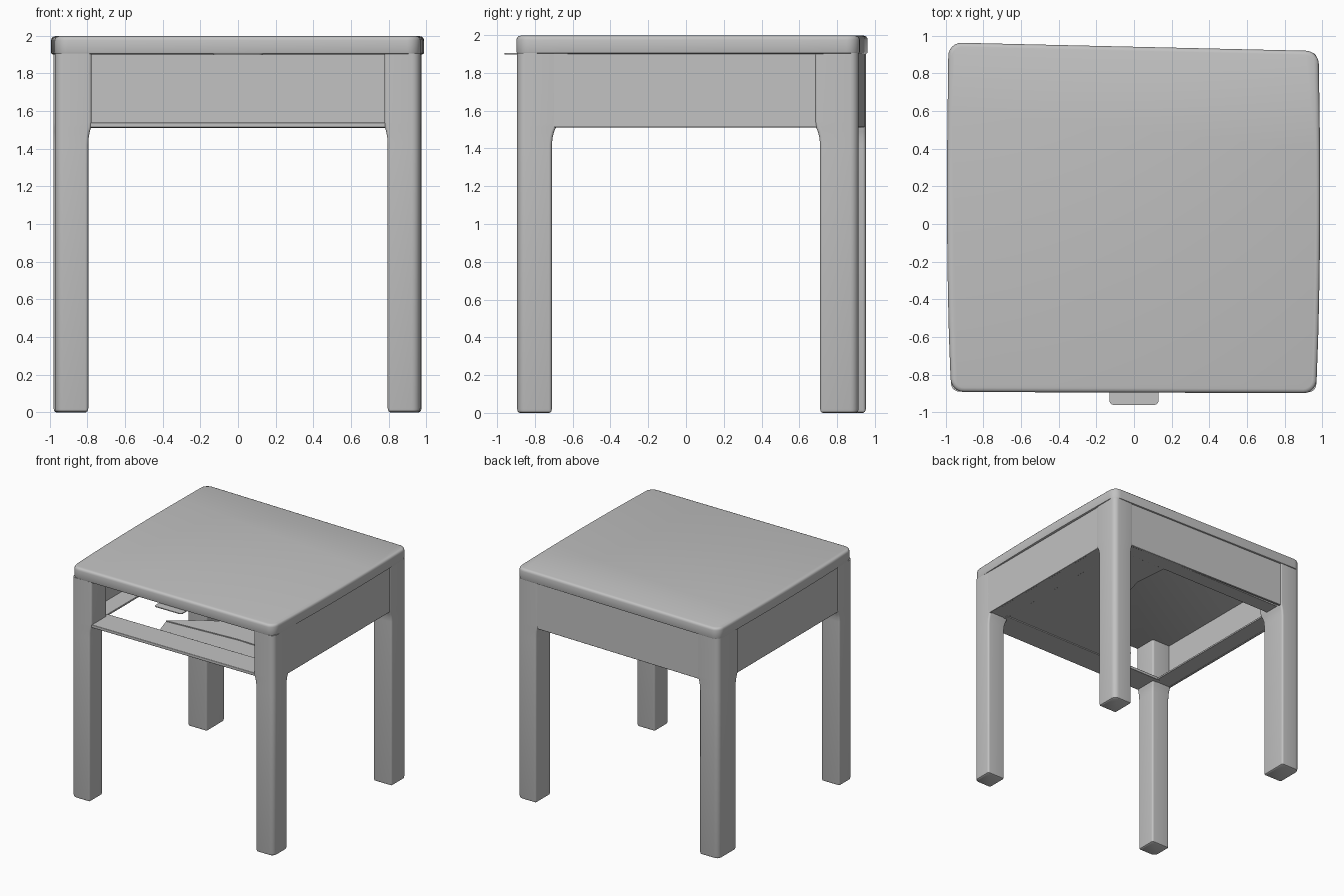
import bpy, bmesh, math

cube = bpy.data.objects.get("Cube")
if cube:
    bpy.data.objects.remove(cube, do_unlink=True)

grey = bpy.data.materials.new("warm_grey")
grey.use_nodes = True
colour = (0.54, 0.54, 0.54, 1)
grey.diffuse_color = colour
grey.node_tree.nodes["Principled BSDF"].inputs["Base Color"].default_value = colour


def finish(bm, name, bevel=0.0):
    """Turn a bmesh into a smooth-shaded object with optional soft edges."""
    mesh = bpy.data.meshes.new(name)
    bm.to_mesh(mesh)
    bm.free()
    obj = bpy.data.objects.new(name, mesh)
    bpy.context.collection.objects.link(obj)
    mesh.materials.append(grey)
    if bevel:
        mod = obj.modifiers.new("soft_edges", "BEVEL")
        mod.width, mod.segments = bevel, 2
        mod.limit_method, mod.angle_limit = "ANGLE", math.radians(50)
    bpy.ops.object.select_all(action="DESELECT")
    obj.select_set(True)
    bpy.context.view_layer.objects.active = obj
    bpy.ops.object.shade_smooth_by_angle(angle=math.radians(40))


def box(name, x0, x1, y0, y1, z0, z1, bevel=0.004):
    bm = bmesh.new()
    bmesh.ops.create_cube(bm, size=1)
    for v in bm.verts:
        v.co.x = x0 if v.co.x < 0 else x1
        v.co.y = y0 if v.co.y < 0 else y1
        v.co.z = z0 if v.co.z < 0 else z1
    finish(bm, name, bevel)


SIGNS = ((-1, -1), (1, -1), (1, 1), (-1, 1))


def rounded(points, radii, steps=6):
    """Round each corner of a counter-clockwise, nearly rectangular outline."""
    out = []
    for i, ((x, y), (sx, sy), r) in enumerate(zip(points, SIGNS, radii)):
        for k in range(steps + 1):
            a = math.pi + (i + k / steps) * math.pi / 2
            out.append((x - sx * r + r * math.cos(a), y - sy * r + r * math.sin(a)))
    return out


def loft(name, rings):
    """Skin a stack of (outline, height) rings and cap both ends."""
    bm = bmesh.new()
    loops = [[bm.verts.new((x, y, z)) for x, y in pts] for pts, z in rings]
    for low, high in zip(loops, loops[1:]):
        for i in range(len(low)):
            j = (i + 1) % len(low)
            bm.faces.new((low[i], low[j], high[j], high[i]))
    bm.faces.new(loops[0][::-1])
    bm.faces.new(loops[-1])
    finish(bm, name)


def slab(name, points, z0, z1, bevel=0.0):
    bm = bmesh.new()
    base = bm.faces.new([bm.verts.new((x, y, z0)) for x, y in points])
    top = bmesh.ops.extrude_face_region(bm, geom=[base])["geom"]
    for v in top:
        if isinstance(v, bmesh.types.BMVert):
            v.co.z = z1
    bmesh.ops.recalc_face_normals(bm, faces=bm.faces)
    finish(bm, name, bevel)


# Table top: slightly bowed outline with rounded corners and a soft rim
corners = [(-0.973, -0.892), (0.969, -0.898), (0.981, 0.92), (-0.986, 0.962)]
STATIONS = (-0.6, -0.4, -0.2, 0.0, 0.2, 0.4, 0.6)


def top_outline(inset):
    pts = rounded([(x - sx * inset, y - sy * inset)
                   for (x, y), (sx, sy) in zip(corners, SIGNS)], [0.07 - inset] * 4)
    right = [(0.975 - inset + 0.006 * y, y) for y in STATIONS]
    left = [(-0.9795 + inset - 0.006 * y, y) for y in reversed(STATIONS)]
    pts = pts[:14] + right + pts[14:] + left
    bow = lambda y: 0.013 * max(0, 1 - (y / 0.85) ** 2)
    return [(x + math.copysign(bow(y), x), y) for x, y in pts]


loft("table_top", [(top_outline(i), z) for i, z in (
    (0.012, 1.9), (0.003, 1.904), (0, 1.912), (0, 1.975), (0.003, 1.986),
    (0.009, 1.993), (0.022, 1.997))])

# Legs: rounded square posts that flare inward to meet the aprons
FLARE = ((0, 0, 0.014), (0.006, 0, 0.004), (0.02, 0, 0), (1.42, 0, 0),
         (1.46, 0.15, 0), (1.49, 0.45, 0), (1.515, 0.85, 0), (1.54, 1, 0), (1.905, 1, 0))


def leg(name, sx, sy, outer_x, outer_y):
    radii = [0.045 if s == (sx, sy) else 0.016 for s in SIGNS]
    rings = []
    for z, flare, inset in FLARE:
        ix, iy = 0.795 - 0.018 * flare + inset, 0.71 - 0.027 * flare + inset
        x0, x1 = sorted((sx * ix, sx * (outer_x - inset)))
        y0, y1 = sorted((sy * iy, sy * (outer_y - inset)))
        rect = [(x0, y0), (x1, y0), (x1, y1), (x0, y1)]
        rings.append((rounded(rect, [r - inset for r in radii], 5), z))
    loft(name, rings)


leg("front_left_leg", 1, -1, 0.968, 0.894)
leg("front_right_leg", -1, -1, 0.972, 0.89)
leg("back_left_leg", 1, 1, 0.974, 0.914)
leg("back_right_leg", -1, 1, 0.979, 0.952)

# Aprons on three sides, with thin ledges inside their lower edges
for side, sx in (("left", 1), ("right", -1)):
    x0, x1 = sorted((sx * 0.95, sx * 0.968))
    box(side + "_apron", x0, x1, -0.72, 0.74, 1.512, 1.905)
    x0, x1 = sorted((sx * 0.8, sx * 0.955))
    box(side + "_ledge", x0, x1, -0.72, 0.74, 1.515, 1.53, 0.002)
slab("back_apron", [(-0.82, 0.925), (0.82, 0.89), (0.82, 0.91), (-0.82, 0.945)],
     1.51, 1.905, 0.004)
box("back_ledge", -0.82, 0.82, 0.77, 0.9, 1.515, 1.53, 0.002)

# Wide flat rail below the open front
box("front_rail", -0.82, 0.82, -0.885, -0.65, 1.512, 1.538)

# Partial floor board with a curved inner edge
slab("floor_board", [(0.82, -0.45), (0.82, 0.8), (0.32, 0.8), (0.35, 0.46), (0.25, 0.1),
                     (0.15, -0.15), (-0.13, -0.3), (-0.36, -0.47), (0.3, -0.43)],
     1.518, 1.528)

# Thin lining sheet facing down between the rail and the floor board
sheet = bmesh.new()
sheet.faces.new([sheet.verts.new((x, y, 1.52)) for x, y in (
    (0.82, -0.66), (-0.3, -0.66), (-0.36, -0.47), (0.3, -0.43), (0.82, -0.45))])
finish(sheet, "floor_lining")

# Small pull tab under the front edge of the top
tab = rounded([(-0.13, -0.96), (0.13, -0.96), (0.13, -0.86), (-0.13, -0.86)], [0.02] * 4, 3)
slab("pull_tab", tab, 1.897, 1.904)
